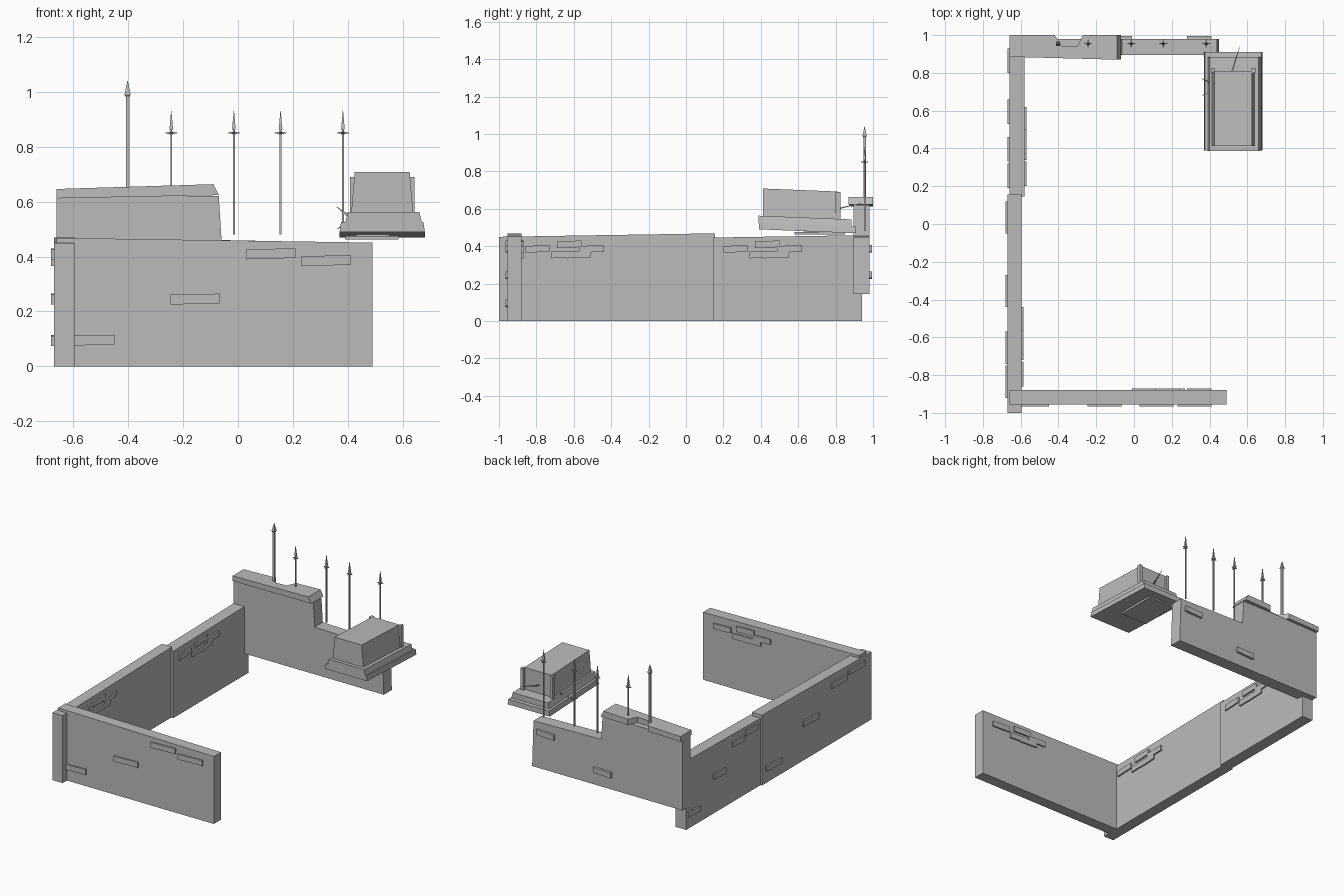
import bpy
import bmesh
from mathutils import Vector

default_cube = bpy.data.objects.get("Cube")
if default_cube:
    bpy.data.objects.remove(default_cube, do_unlink=True)

# single stone colour
stone = bpy.data.materials.new("stone_grey")
stone.use_nodes = True
stone.diffuse_color = (0.5, 0.5, 0.5, 1)
shader = stone.node_tree.nodes["Principled BSDF"]
shader.inputs["Base Color"].default_value = stone.diffuse_color


def loft(name, rings):
    """Closed solid through rings of points with equal counts."""
    bm = bmesh.new()
    loops = [[bm.verts.new(point) for point in ring] for ring in rings]
    for lower, upper in zip(loops, loops[1:]):
        for i in range(len(lower)):
            bm.faces.new((lower[i - 1], lower[i], upper[i], upper[i - 1]))
    bm.faces.new(loops[0])
    bm.faces.new(loops[-1])
    bmesh.ops.recalc_face_normals(bm, faces=bm.faces)
    mesh = bpy.data.meshes.new(name)
    bm.to_mesh(mesh)
    bm.free()
    mesh.materials.append(stone)
    part = bpy.data.objects.new(name, mesh)
    bpy.context.collection.objects.link(part)
    return part


def block(name, x, y, z, taper=0, slope_x=0, slope_y=0, tilt=0):
    """Box between limits; the top may narrow or slope, tilt leans the whole box along y."""
    rings = []
    for level, height in enumerate(z):
        inset = taper * level
        (left, right), (front, back) = x, y
        ring = []
        for across, along in ((left + inset, front), (right - inset, front),
                              (right - inset, back), (left + inset, back)):
            rise = level * (slope_x * (across - left) + slope_y * (along - front))
            ring.append((across, along, height + rise + tilt * (along - front)))
        rings.append(ring)
    return loft(name, rings)


# low enclosing walls
wall_top = 0.45
block("front_wall", (-0.66, 0.49), (-0.955, -0.88), (0, wall_top + 0.018), slope_x=-0.015)
block("right_wall_front", (-0.67, -0.595), (-1, 0.155), (0, wall_top), slope_y=0.016)
block("right_wall_back", (-0.66, -0.58), (0.145, 0.94), (0, wall_top - 0.004), slope_y=0.016)

# back wall with a stepped outline
step_profile = [(-0.66, 0.145), (0.45, 0.145), (0.44, wall_top), (-0.06, 0.46), (-0.07, 0.62), (-0.66, 0.62)]
loft("back_wall", [[(x, y, z) for x, z in step_profile] for y in (0.895, 0.98)])

# coping stone with a chipped rear edge
coping_outline = [(-0.66, 0.885), (-0.08, 0.87), (-0.08, 1), (-0.27, 1),
                  (-0.3, 0.94), (-0.38, 0.94), (-0.42, 1), (-0.66, 1)]
coping_rings = []
for height, flare, slope in ((0.612, 0.01, 0.02), (0.646, -0.01, 0.03)):
    coping_rings.append([(x + (flare if x > -0.1 else 0), y, height + slope * (x + 0.66))
                         for x, y in coping_outline])
loft("back_wall_coping", coping_rings)

# raised bricks laid in three courses
LOW, MIDDLE, HIGH, TOP = 0.095, 0.245, 0.385, 0.41
BRICK_HALF_HEIGHT = 0.02
BRICK_DEPTH = 0.01


def brick(name, along, face, start, course, length):
    """Slightly crooked brick straddling a wall face; along is the wall's own direction."""
    rings = []
    for depth in (face - BRICK_DEPTH, face + BRICK_DEPTH):
        ring = []
        for shift, side, skew in ((0, -1, 0), (length, -1, 0.005), (length, 1, 0), (0, 1, -0.004)):
            height = course + side * BRICK_HALF_HEIGHT + skew
            run = start + shift
            ring.append((run, depth, height) if along == "x" else (depth, run, height))
        rings.append(ring)
    loft(name, rings)


def brick_cluster(name, along, face, start, direction):
    """Staggered group of bricks near the top of an inner face."""
    for shift, course in ((0, HIGH), (0.17, TOP), (0.14, 0.355), (0.22, 0.355), (0.29, HIGH)):
        brick(name, along, face, start + direction * shift, course, direction * 0.13)


brick_cluster("front_wall_inner_brick", "x", -0.88, 0.41, -1)
brick_cluster("right_wall_front_inner_brick", "y", -0.595, -0.86, 1)
brick_cluster("right_wall_back_inner_brick", "y", -0.58, 0.2, 1)

for start, course in ((0.03, TOP), (0.23, HIGH), (-0.245, MIDDLE), (-0.63, LOW)):
    brick("front_wall_outer_brick", "x", -0.955, start, course, 0.18)
for start, course in ((0.28, HIGH), (-0.14, MIDDLE)):
    brick("back_wall_outer_brick", "x", 0.985, start, course, 0.13)
for start, course in ((0.33, HIGH), (0.19, TOP), (0.53, MIDDLE), (0.8, LOW)):
    brick("right_wall_back_outer_brick", "y", -0.66, start, course, 0.13)
for start, course in ((-0.05, LOW), (-0.44, MIDDLE), (-0.74, HIGH), (-0.92, TOP)):
    brick("right_wall_front_outer_brick", "y", -0.67, start, course, 0.17)


# iron spikes on the back wall
def rod(name, stations):
    """Four-sided rod through (centre, radius) stations."""
    points = [Vector(centre) for centre, radius in stations]
    heading = (points[-1] - points[0]).normalized()
    side = heading.orthogonal().normalized()
    other = heading.cross(side)
    rings = []
    for point, (centre, radius) in zip(points, stations):
        rings.append([point + radius * arm for arm in (side, other, -side, -other)])
    loft(name, rings)


SPIKE_ROW = 0.955
POINT = 0.001


def spike(name, x, bottom, top, radius, head):
    neck = top - head
    heights = (bottom, neck, neck + radius, top)
    radii = (radius, radius, radius * 1.8, POINT)
    rod(name, [((x, SPIKE_ROW, height), width) for height, width in zip(heights, radii)])


spike("tall_spike", -0.402, 0.62, 1.04, radius=0.009, head=0.06)
for x in (-0.243, -0.015, 0.155, 0.382):
    on_coping = x < -0.1
    spike("spike", x, 0.62 if on_coping else 0.48, 0.93, radius=0.005, head=0.07)
    # crossed barbs, pointed at both ends
    centre = Vector((x, SPIKE_ROW, 0.85))
    for reach in (Vector((0.022, 0, 0)), Vector((0, 0.022, 0))):
        rod("spike_barb", [(centre - reach, POINT), (centre, 0.008), (centre + reach, POINT)])

# tilted plinth and the block on it
LEAN = -0.04
block("plinth_lower_slab", (0.37, 0.68), (0.39, 0.91), (0.49, 0.525), taper=0.005, tilt=LEAN)
block("plinth_upper_slab", (0.39, 0.67), (0.387, 0.885), (0.522, 0.563), taper=0.01, tilt=LEAN)
block("stone_block", (0.412, 0.638), (0.412, 0.81), (0.555, 0.708), taper=0.013, tilt=LEAN)
for x in (0.417, 0.633):
    block("block_corner_post", (x - 0.01, x + 0.01), (0.8, 0.826), (0.54, 0.69))

# broken slab under the plinth
block("under_slab", (0.39, 0.585), (0.58, 0.85), (0.462, 0.475))
block("under_support", (0.43, 0.55), (0.63, 0.83), (0.47, 0.49))

# thin splinters around the plinth
for base, reach in (((0.4, 0.75, 0.55), (-0.04, 0.02, 0.03)),
                    ((0.4, 0.7, 0.52), (-0.04, -0.02, -0.02)),
                    ((0.52, 0.81, 0.6), (0.04, 0.13, 0.03))):
    tip = Vector(base) + Vector(reach)
    rod("splinter", [(base, 0.006), (tip, POINT)])
